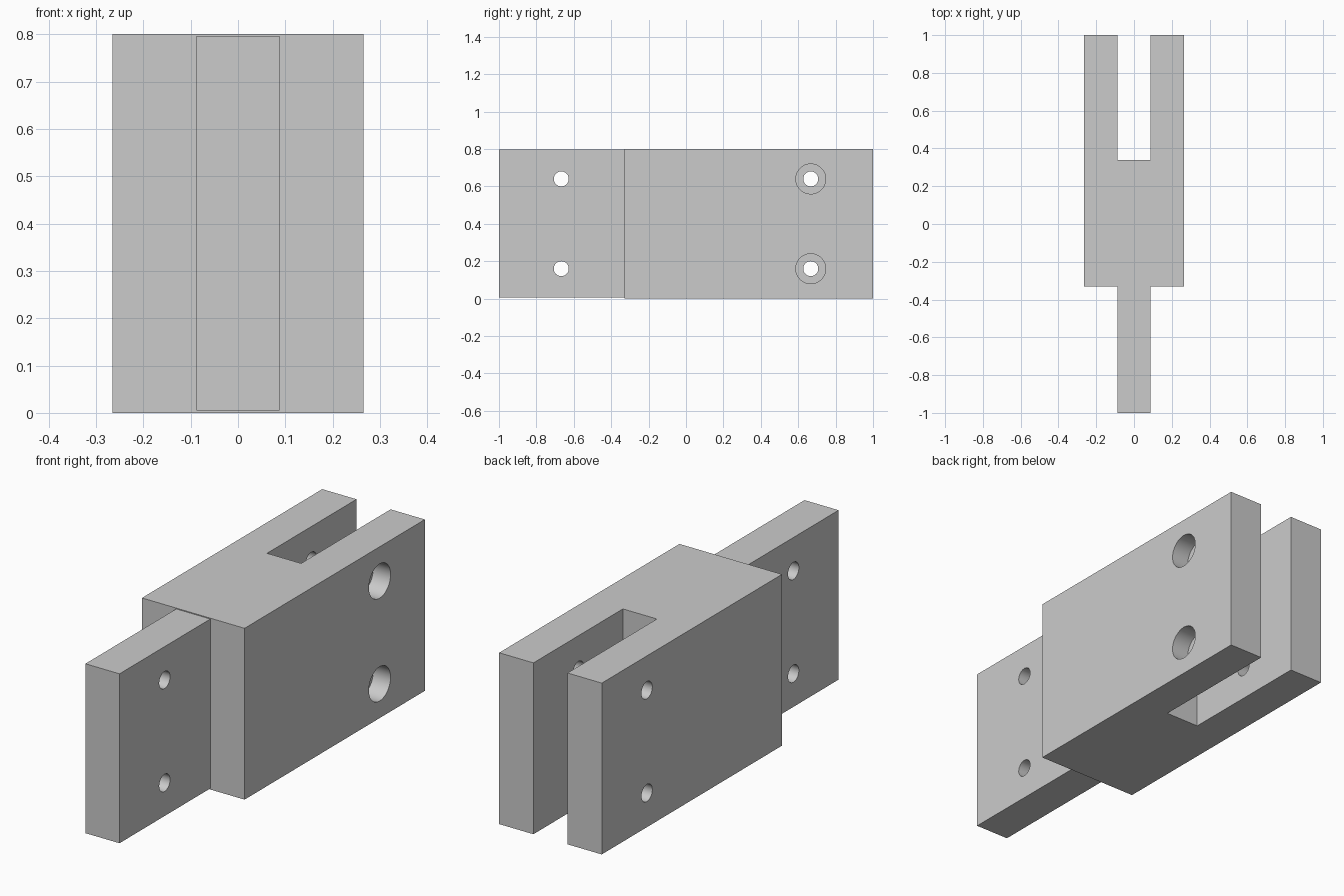
import bpy, bmesh
from math import pi
from mathutils import Matrix, Vector

cube = bpy.data.objects.get("Cube")
if cube:
    bpy.data.objects.remove(cube, do_unlink=True)

HALF_W, HALF_T = 0.265, 0.088      # body and tongue half widths
HEIGHT, STEP = 0.8, 0.33           # body height, shoulder position
HOLE_Y, HOLE_Z = 0.667, (0.16, 0.64)

grey = bpy.data.materials.new("light_grey")
grey.use_nodes = True
colour = (0.6, 0.6, 0.6, 1)
grey.diffuse_color = colour
grey.node_tree.nodes["Principled BSDF"].inputs["Base Color"].default_value = colour


def make_object(name, bm):
    bmesh.ops.recalc_face_normals(bm, faces=bm.faces)
    mesh = bpy.data.meshes.new(name)
    bm.to_mesh(mesh)
    bm.free()
    mesh.materials.append(grey)
    obj = bpy.data.objects.new(name, mesh)
    bpy.context.collection.objects.link(obj)
    return obj


def extrude_profile(name, points, z0, z1):
    bm = bmesh.new()
    face = bm.faces.new([bm.verts.new((x, y, z0)) for x, y in points])
    ext = bmesh.ops.extrude_face_region(bm, geom=[face])
    verts = [g for g in ext["geom"] if isinstance(g, bmesh.types.BMVert)]
    bmesh.ops.translate(bm, verts=verts, vec=(0, 0, z1 - z0))
    return make_object(name, bm)


def drill(obj, y, radius, x0, x1):
    """Cut an upper and a lower round hole along x."""
    bm = bmesh.new()
    for z in HOLE_Z:
        place = Matrix.Translation(Vector(((x0 + x1) / 2, y, z)))
        bmesh.ops.create_cone(bm, cap_ends=True, segments=48, radius1=radius,
                              radius2=radius, depth=x1 - x0,
                              matrix=place @ Matrix.Rotation(pi / 2, 4, "Y"))
    cutter = make_object("hole_cutter", bm)
    cutter.hide_render = True
    mod = obj.modifiers.new("holes", "BOOLEAN")
    mod.operation, mod.solver, mod.object = "DIFFERENCE", "EXACT", cutter
    bpy.context.view_layer.objects.active = obj
    bpy.ops.object.modifier_apply(modifier=mod.name)
    bpy.data.objects.remove(cutter, do_unlink=True)


# Forked body: one half of the outline, mirrored
half = [(HALF_W, -STEP), (HALF_W, 1), (HALF_T, 1), (HALF_T, 0.34)]
outline = half + [(-x, y) for x, y in reversed(half)]
body = extrude_profile("forked_body", outline, 0, HEIGHT)

# Tongue, slightly shorter than the body
tongue = extrude_profile("tongue", [(-HALF_T, -1), (HALF_T, -1),
                                    (HALF_T, -STEP), (-HALF_T, -STEP)],
                         0.005, HEIGHT - 0.004)

# Through holes, then counterbores on the left fork
drill(body, HOLE_Y, 0.04, -0.4, 0.4)
drill(body, HOLE_Y, 0.08, HALF_W - 0.09, 0.4)
drill(tongue, -HOLE_Y, 0.04, -0.4, 0.4)

# Smooth hole walls with sharp edges kept
for obj in (body, tongue):
    bpy.ops.object.select_all(action="DESELECT")
    obj.select_set(True)
    bpy.context.view_layer.objects.active = obj
    bpy.ops.object.shade_smooth_by_angle()
